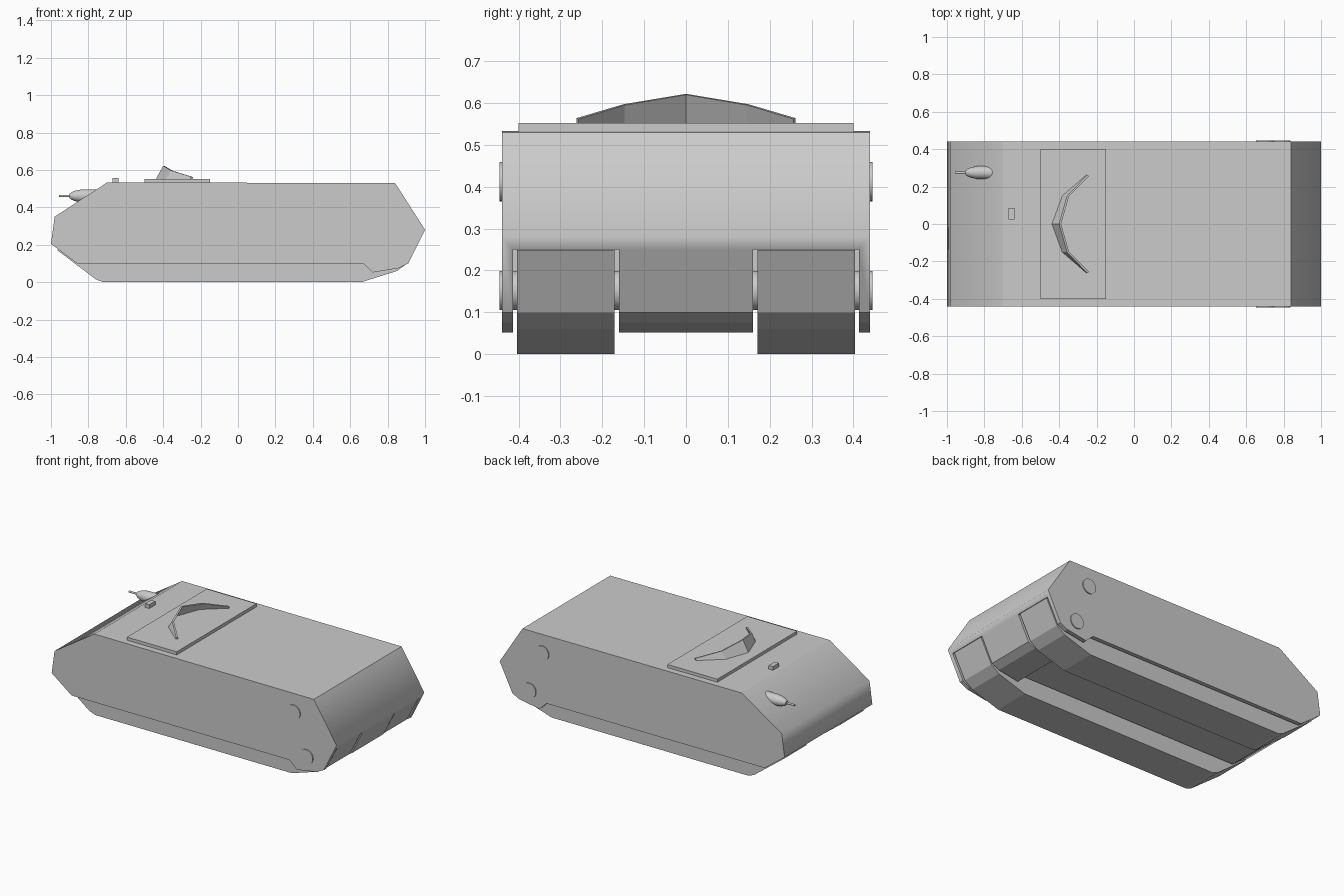
import bpy, bmesh, math
from mathutils import Vector

cube = bpy.data.objects.get("Cube")
if cube:
    bpy.data.objects.remove(cube, do_unlink=True)

grey = bpy.data.materials.new("plain_grey")
grey.use_nodes = True
GREY = (0.6, 0.6, 0.6, 1)
grey.diffuse_color = GREY
grey.node_tree.nodes["Principled BSDF"].inputs["Base Color"].default_value = GREY


def make(name, bm):
    bmesh.ops.recalc_face_normals(bm, faces=bm.faces)
    mesh = bpy.data.meshes.new(name)
    bm.to_mesh(mesh)
    bm.free()
    mesh.materials.append(grey)
    ob = bpy.data.objects.new(name, mesh)
    bpy.context.collection.objects.link(ob)
    return ob


def activate(ob):
    bpy.ops.object.select_all(action='DESELECT')
    ob.select_set(True)
    bpy.context.view_layer.objects.active = ob


def smooth(ob, angle=40):
    activate(ob)
    bpy.ops.object.shade_smooth_by_angle(angle=math.radians(angle))


def slab(name, profile, y0, y1):
    """Side profile (x, z) extruded across the width."""
    bm = bmesh.new()
    face = bm.faces.new([bm.verts.new((x, y0, z)) for x, z in profile])
    ext = bmesh.ops.extrude_face_region(bm, geom=[face])
    verts = [v for v in ext["geom"] if isinstance(v, bmesh.types.BMVert)]
    bmesh.ops.translate(bm, verts=verts, vec=(0, y1 - y0, 0))
    return make(name, bm)


def box(name, x0, x1, y0, y1, z0, z1):
    return slab(name, [(x0, z0), (x1, z0), (x1, z1), (x0, z1)], y0, y1)


def loft(name, rings):
    """Closed tube through equally sized rings, capped at the ends."""
    bm = bmesh.new()
    rows = [[bm.verts.new(p) for p in ring] for ring in rings]
    for a, b in zip(rows, rows[1:]):
        for i in range(len(a)):
            j = (i + 1) % len(a)
            bm.faces.new((a[i], a[j], b[j], b[i]))
    bm.faces.new(rows[0])
    bm.faces.new(rows[-1])
    return make(name, bm)


def lathe(name, profile, origin, along, sides=24):
    """Round part: (distance, radius) pairs along a world axis."""
    axis = Vector(along)
    u = axis.orthogonal().normalized()
    v = axis.cross(u)
    turn = [math.tau * i / sides for i in range(sides)]
    ob = loft(name, [[Vector(origin) + axis * d + (u * math.cos(t) + v * math.sin(t)) * r
                      for t in turn] for d, r in profile])
    smooth(ob)
    return ob


# Hull: one side profile with a channel cut out for each track
hull = slab("hull", [(-1, .205), (-.98, .35), (-.7, .533), (.84, .53), (1, .28),
                     (.91, .1), (.86, .075), (.72, .052), (.67, .1), (-.86, .1)], -.44, .44)
for side in (-1, 1):
    lo, hi = sorted((side * .16, side * .414))
    cutter = box("channel_cutter", -.93, 1.2, lo, hi, -.1, .25)
    cutter.hide_render = True
    mod = hull.modifiers.new("channel", 'BOOLEAN')
    mod.object = cutter
    mod.solver = 'EXACT'
    activate(hull)
    bpy.ops.object.modifier_apply(modifier=mod.name)
    bpy.data.objects.remove(cutter, do_unlink=True)

# Soft shading only over the rounded nose and tail creases
bm = bmesh.new()
bm.from_mesh(hull.data)
for f in bm.faces:
    f.smooth = True
for e in bm.edges:
    a, b = (v.co for v in e.verts)
    across = abs(a.x - b.x) + abs(a.z - b.z) < .001
    crease = a.x < -.97 or (a.x > .97 and a.z > .27)
    e.smooth = across and crease
bm.to_mesh(hull.data)
bm.free()

# Tracks, wheel axles and side caps
track_profile = [(-.9, .245), (-.955, .2), (-.965, .17), (-.76, .015), (-.72, 0),
                 (.66, 0), (.85, .06), (.905, .1), (.982, .249)]
for side, label in ((1, "left"), (-1, "right")):
    lo, hi = sorted((side * .171, side * .404))
    slab("track_" + label, track_profile, lo, hi)
    lathe("axle_" + label, [(.155, .047), (.446, .047)], (.79, 0, .152), (0, side, 0), 32)
    lathe("side_cap_" + label, [(.43, .047), (.446, .047)], (.7, 0, .412), (0, side, 0), 32)

# Roof plate and small periscope
box("roof_plate", -.5, -.15, -.4, .4, .525, .552)
box("periscope", -.67, -.64, .025, .085, .52, .557)

# Curved shield: y, base x, top x, top z
half = [(0, -.44, -.4, .622), (.15, -.385, -.358, .597), (.262, -.256, -.25, .564)]
ribs = [(-y, b, t, z) for y, b, t, z in reversed(half[1:])] + half
loft("shield", [[(b, y, .55), (t, y, z), (t + .01, y * .98, z - .002), (b + .012, y * .98, .55)]
                for y, b, t, z in ribs])

# Bow gun
lathe("gun_mount", [(0, .012), (.01, .02), (.03, .028), (.06, .034), (.08, .035), (.17, .035)],
      (-.9, .275, .461), (1, 0, 0))
lathe("gun_barrel", [(0, .006), (.1, .006)], (-.957, .275, .461), (1, 0, 0), 12)
